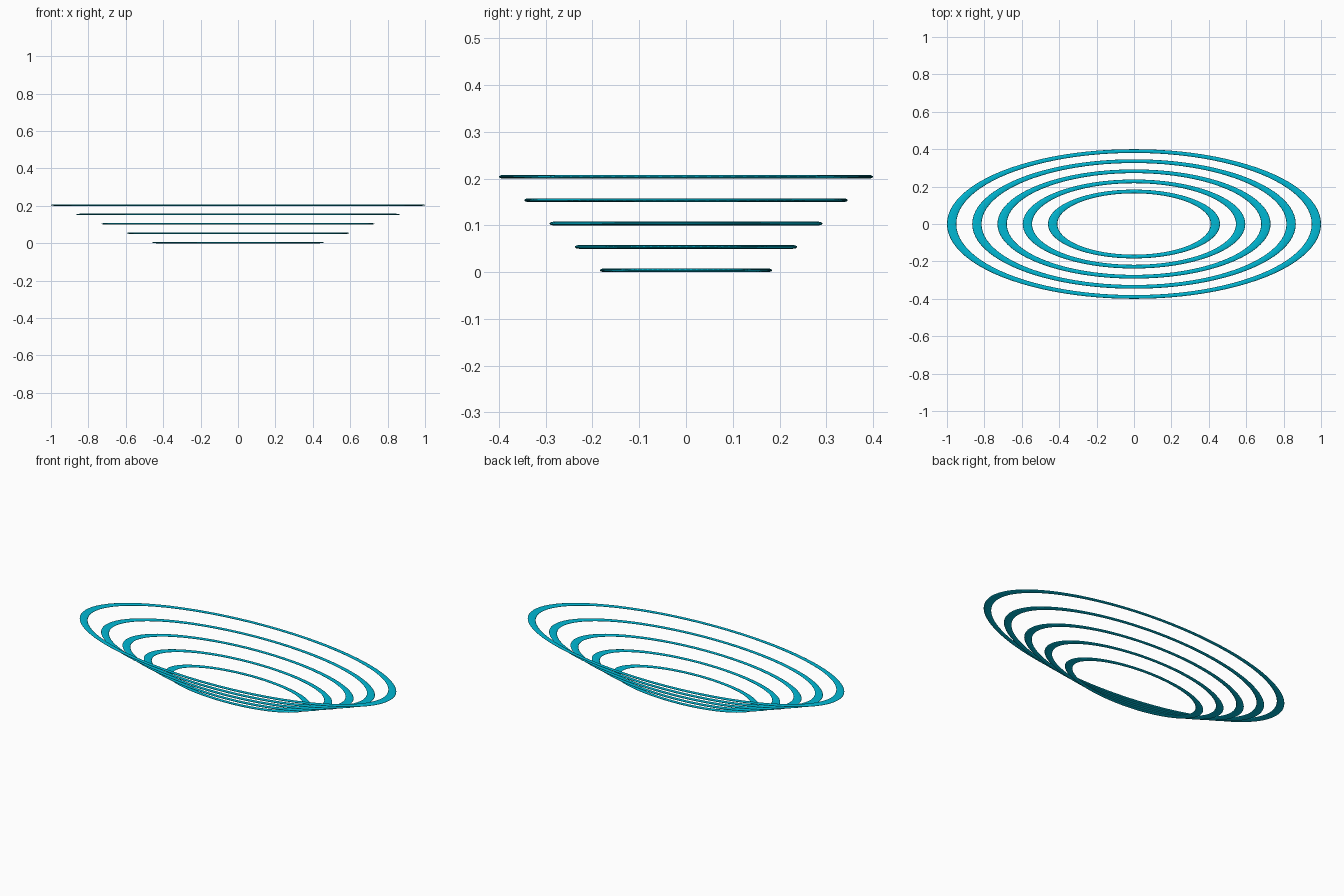
import bpy

if "Cube" in bpy.data.objects:
    bpy.data.objects.remove(bpy.data.objects["Cube"])

# Shared teal material
teal = bpy.data.materials.new("teal")
teal.diffuse_color = (0.0, 0.48, 0.66, 1.0)
teal.use_nodes = True
teal.node_tree.nodes["Principled BSDF"].inputs["Base Color"].default_value = teal.diffuse_color

COUNT = 5
TUBE = 0.025        # half width of each band along x
HALF_HEIGHT = 0.004
SQUASH_Y = 0.4      # rings are circles flattened along y

# Stack of flattened elliptical rings, growing towards the top
for i in range(COUNT):
    outer = 0.46 + 0.135 * i
    bpy.ops.mesh.primitive_torus_add(
        major_radius=outer - TUBE, minor_radius=TUBE,
        major_segments=96, minor_segments=16,
        location=(0, 0, HALF_HEIGHT + 0.05 * i))
    ring = bpy.context.object
    ring.name = f"elliptical_ring_{i + 1}"
    ring.scale = (1, SQUASH_Y, HALF_HEIGHT / TUBE)
    bpy.ops.object.transform_apply(location=False, rotation=False, scale=True)
    bpy.ops.object.shade_smooth()
    ring.data.materials.append(teal)
